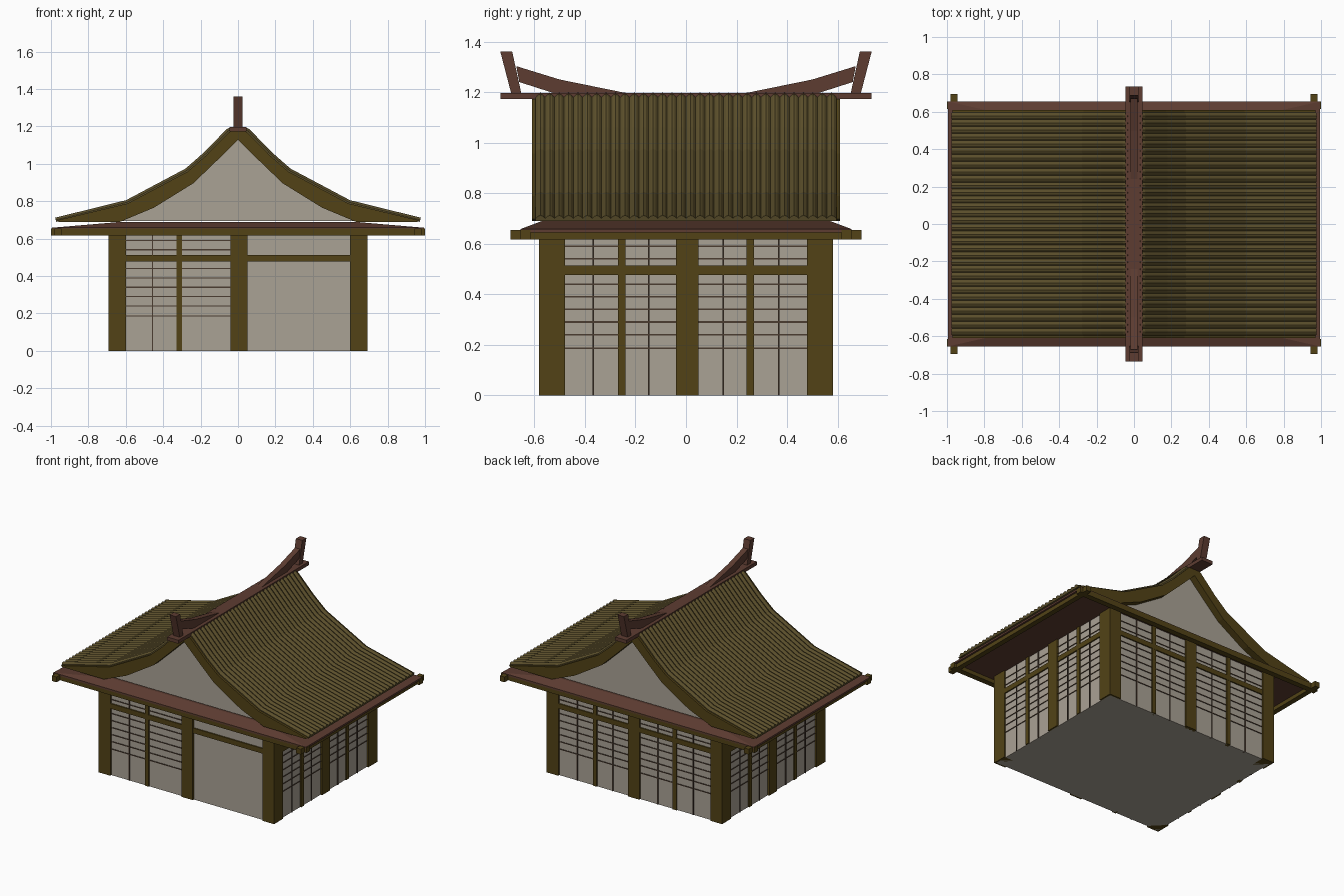
import bpy, bmesh, math
from mathutils import Vector

if "Cube" in bpy.data.objects:
    bpy.data.objects.remove(bpy.data.objects["Cube"])


def material(name, rgb):
    m = bpy.data.materials.new(name)
    m.diffuse_color = (*rgb, 1)
    m.use_nodes = True
    m.node_tree.nodes["Principled BSDF"].inputs["Base Color"].default_value = m.diffuse_color
    return m


WOOD = material("olive_wood", (0.085, 0.055, 0.008))
TILE = material("olive_tile", (0.105, 0.078, 0.024))
BROWN = material("red_brown", (0.11, 0.046, 0.031))
DARK = material("lattice_brown", (0.07, 0.045, 0.03))
PLASTER = material("plaster", (0.40, 0.36, 0.30))


def finish(name, bm, mat):
    bmesh.ops.recalc_face_normals(bm, faces=bm.faces)
    me = bpy.data.meshes.new(name)
    bm.to_mesh(me)
    bm.free()
    ob = bpy.data.objects.new(name, me)
    bpy.context.collection.objects.link(ob)
    me.materials.append(mat)
    return ob


def box(bm, a, b):
    """Box between two opposite corners."""
    vs = bmesh.ops.create_cube(bm, size=1)["verts"]
    for v in vs:
        v.co = Vector([(a[i] + b[i]) / 2 + v.co[i] * (b[i] - a[i]) for i in range(3)])


def prism(bm, pts, place, lo, hi):
    """Extrude a 2D outline between lo and hi; place(p, q, d) gives a 3D point."""
    r0 = [bm.verts.new(place(p, q, lo)) for p, q in pts]
    r1 = [bm.verts.new(place(p, q, hi)) for p, q in pts]
    bm.faces.new(r0)
    bm.faces.new(r1)
    n = len(pts)
    for i in range(n):
        j = (i + 1) % n
        bm.faces.new((r0[i], r0[j], r1[j], r1[i]))


def along_y(p, q, d):
    return (p, d, q)


def along_x(p, q, d):
    return (d, p, q)


WX, WY, TOP = 0.68, 0.57, 0.65

# Plaster body
bm = bmesh.new()
box(bm, (-WX, -WY, 0), (WX, WY, TOP))
finish("walls", bm, PLASTER)

# Posts, rails and lattice, wall by wall
posts, rails, lattice = bmesh.new(), bmesh.new(), bmesh.new()


def on_wall(bm, axis, sign, u0, u1, z0, z1, out):
    """Strip on a wall face, standing out from it."""
    face = WY if axis == "y" else WX
    d0, d1 = sorted((sign * (face - 0.02), sign * (face + out)))
    if axis == "y":
        box(bm, (u0, d0, z0), (u1, d1, z1))
    else:
        box(bm, (d0, u0, z0), (d1, u1, z1))


for axis, sign in (("y", -1), ("y", 1), ("x", 1), ("x", -1)):
    half = 0.60 if axis == "y" else 0.48
    mid = half / 2 + 0.015
    on_wall(posts, axis, sign, -0.04, 0.05, 0, TOP, 0.012)
    on_wall(rails, axis, sign, -half, half, 0.477, 0.513, 0.009)
    for side in (-1, 1):
        if axis == "y" and sign == -1 and side == 1:
            continue  # plain doorway panel
        on_wall(posts, axis, sign, side * mid - 0.015, side * mid + 0.015, 0, TOP, 0.008)
        u0, u1 = sorted((side * 0.04, side * half))
        for z in (0.187, 0.24, 0.29, 0.34, 0.39, 0.44, 0.54, 0.59):
            on_wall(lattice, axis, sign, u0, u1, z - 0.003, z + 0.003, 0.004)
        for c in ((mid + half) / 2, (mid + 0.04) / 2):
            if axis == "y" and sign == -1 and c < mid:
                continue
            on_wall(lattice, axis, sign, side * c - 0.003, side * c + 0.003, 0, TOP, 0.006)

# Corner posts
for sx in (-1, 1):
    for sy in (-1, 1):
        box(posts, (sx * 0.60, sy * 0.48, 0), (sx * 0.692, sy * 0.582, TOP))
bmesh.ops.recalc_face_normals(posts, faces=posts.faces)
finish("posts", posts, WOOD)
finish("cross_rails", rails, WOOD)
finish("window_lattice", lattice, DARK)

# Eave beams, crossing at the corners
bm = bmesh.new()
for s in (-1, 1):
    box(bm, (-1.0, s * 0.615, 0.617), (1.0, s * 0.655, 0.655))
    box(bm, (s * 0.945, -0.695, 0.617), (s * 0.982, 0.695, 0.655))
finish("eave_beams", bm, WOOD)

# Sloping skirt roof
bm = bmesh.new()
rings = []
for x, y, z in ((0.995, 0.655, 0.645), (0.995, 0.655, 0.658), (0.62, 0.57, 0.69)):
    rings.append([bm.verts.new((sx * x, sy * y, z))
                  for sx, sy in ((-1, -1), (1, -1), (1, 1), (-1, 1))])
bm.faces.new(rings[0])
bm.faces.new(rings[-1])
for a, b in zip(rings, rings[1:]):
    for i in range(4):
        j = (i + 1) % 4
        bm.faces.new((a[i], a[j], b[j], b[i]))
finish("skirt_roof", bm, BROWN)

# Main roof profiles, right half from ridge to eave
BOARD_TOP = [(0, 1.19), (0.05, 1.168), (0.17, 1.045), (0.27, 0.958), (0.59, 0.788), (0.97, 0.697)]
BOARD_LOW = [(0.96, 0.69), (0.63, 0.69), (0.45, 0.765), (0.24, 0.895), (0.13, 1.0), (0, 1.128)]

# Gable infill
bm = bmesh.new()
low = [(x, z + 0.005) for x, z in BOARD_LOW[1:]]
prism(bm, low + [(-x, z) for x, z in low[-2::-1]], along_y, -0.56, 0.56)
finish("gable_walls", bm, PLASTER)

# Barge boards on both gables
bm = bmesh.new()
for s in (-1, 1):
    for m in (-1, 1):
        prism(bm, [(m * x, z) for x, z in BOARD_TOP + BOARD_LOW], along_y, s * 0.555, s * 0.61)
finish("barge_boards", bm, WOOD)

# Ribbed tile slopes: rounded ribs swept down the curved profile
TILE_LINE = [(0.03, 1.19), (0.055, 1.178), (0.175, 1.055), (0.275, 0.967), (0.595, 0.797), (0.975, 0.703)]
RIBS, WAVE = 32, (0, 0.75, 1, 0.75)
normals = []
for i in range(len(TILE_LINE)):
    a, b = TILE_LINE[max(i - 1, 0)], TILE_LINE[min(i + 1, len(TILE_LINE) - 1)]
    normals.append(Vector((a[1] - b[1], b[0] - a[0])).normalized())
for m, name in ((1, "right_tiles"), (-1, "left_tiles")):
    bm = bmesh.new()
    up, down = [], []
    for (x, z), n in zip(TILE_LINE, normals):
        rows = ([], [])
        for k in range(RIBS * 4 + 1):
            y = -0.595 + 1.19 * k / (RIBS * 4)
            for row, h in zip(rows, (-0.003 + 0.012 * WAVE[k % 4], -0.014)):
                row.append(bm.verts.new((m * (x + n.x * h), y, z + n.y * h)))
        up.append(rows[0])
        down.append(rows[1])
    last = len(up) - 1
    for i in range(last):
        for g in (up, down):
            for k in range(RIBS * 4):
                bm.faces.new((g[i][k], g[i + 1][k], g[i + 1][k + 1], g[i][k + 1]))
        for k in (0, -1):
            bm.faces.new((up[i][k], up[i + 1][k], down[i + 1][k], down[i][k]))
    for i in (0, last):
        for k in range(RIBS * 4):
            bm.faces.new((up[i][k], up[i][k + 1], down[i][k + 1], down[i][k]))
    finish(name, bm, TILE)

# Ridge beam
bm = bmesh.new()
box(bm, (-0.045, -0.735, 1.172), (0.045, 0.735, 1.197))
finish("ridge_beam", bm, BROWN)

# Upswept ridge ends with leaning end posts
SWEEP = [(0.23, 1.195), (0.50, 1.25), (0.672, 1.303), (0.66, 1.24), (0.52, 1.195)]
POST = [(0.652, 1.195), (0.692, 1.195), (0.735, 1.36), (0.688, 1.36)]
for s, name in ((-1, "front"), (1, "back")):
    bm = bmesh.new()
    prism(bm, [(s * y, z) for y, z in SWEEP], along_x, -0.02, 0.02)
    prism(bm, [(s * y, z) for y, z in POST], along_x, -0.025, 0.025)
    finish(name + "_ridge_finial", bm, BROWN)
